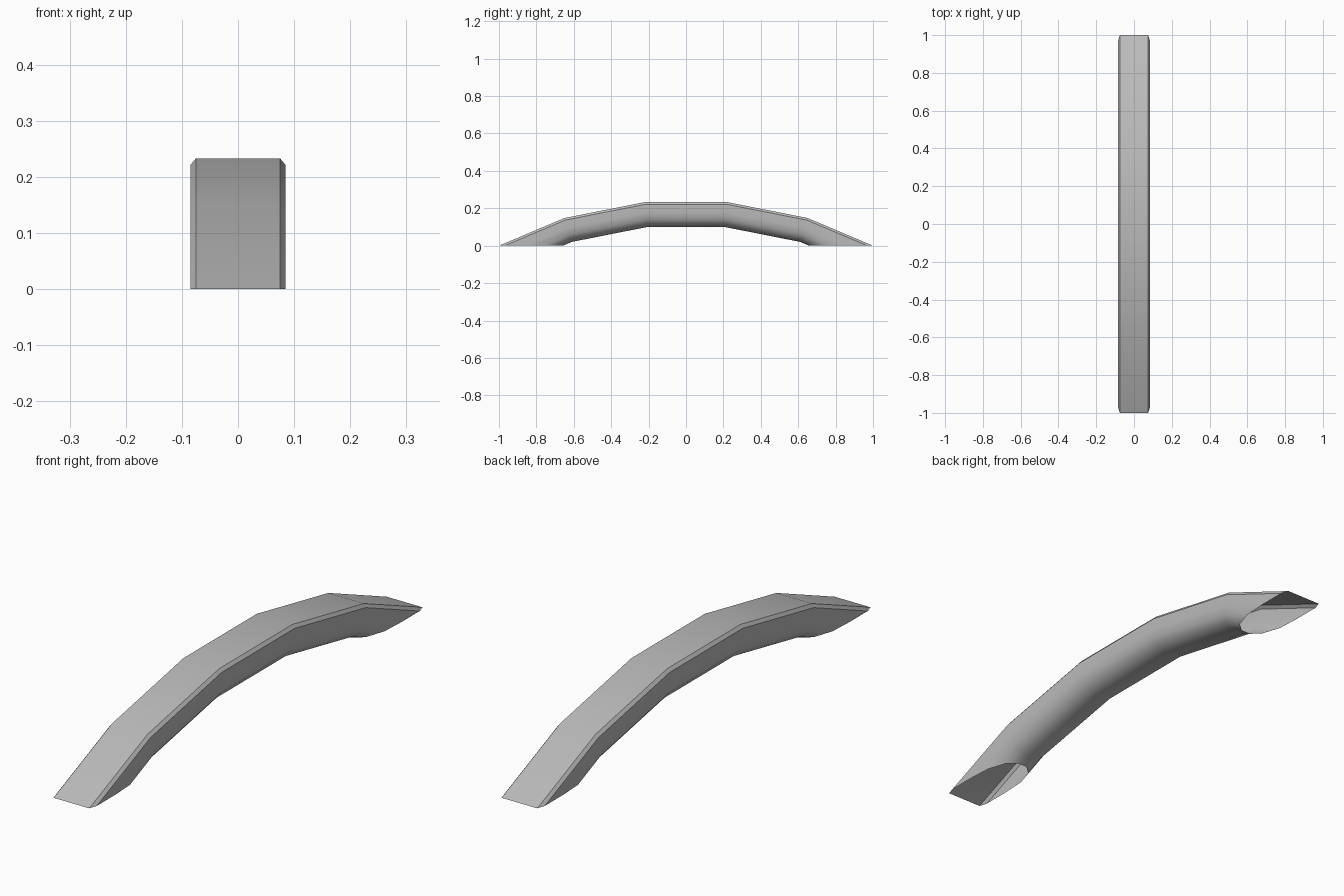
import bpy, bmesh, math
from mathutils import Vector

cube = bpy.data.objects.get("Cube")
if cube:
    bpy.data.objects.remove(cube)

# Plain grey finish
grey = bpy.data.materials.new("plain_grey")
grey.use_nodes = True
colour = (0.5, 0.5, 0.5, 1)
grey.diffuse_color = colour
grey.node_tree.nodes["Principled BSDF"].inputs["Base Color"].default_value = colour

# Half cross-section: (half width, depth below the top face)
half = [(0.075, 0), (0.085, 0.012), (0.085, 0.055), (0.08, 0.092), (0.055, 0.121), (0.02, 0.133)]
section = half + [(-x, d) for x, d in reversed(half)]

# Top line of the arch from the middle segment to the tip: (y, z)
inner_kink, outer_kink, tip = Vector((0.22, 0.233)), Vector((0.65, 0.148)), Vector((1, 0))


def slope(a, b):
    return math.atan2(a.y - b.y, b.x - a.x)


def mitre_ring(point, before, after):
    """Section placed on the bisecting plane of a bend."""
    mid = (before + after) / 2
    stretch = 1 / math.cos((after - before) / 2)
    return [Vector((x, point.x - d * stretch * math.sin(mid),
                    point.y - d * stretch * math.cos(mid))) for x, d in section]


shallow = slope(inner_kink, outer_kink)
steep = slope(outer_kink, tip)
inner_ring = mitre_ring(inner_kink, 0, shallow)
outer_ring = mitre_ring(outer_kink, shallow, steep)

# The open end is the last segment sliced flat at ground level
end_ring = [Vector((p.x, p.y + p.z / math.tan(steep), 0)) for p in outer_ring]

back_half = [inner_ring, outer_ring, end_ring]
front_half = [[Vector((p.x, -p.y, p.z)) for p in ring] for ring in reversed(back_half)]

# Open, hollow arch
bm = bmesh.new()
rings = [[bm.verts.new(p) for p in ring] for ring in front_half + back_half]
count = len(section)
for a, b in zip(rings, rings[1:]):
    for i in range(count):
        j = (i + 1) % count
        bm.faces.new((a[i], a[j], b[j], b[i]))
bmesh.ops.recalc_face_normals(bm, faces=bm.faces)

mesh = bpy.data.meshes.new("arched_handle")
bm.to_mesh(mesh)
bm.free()
mesh.materials.append(grey)
handle = bpy.data.objects.new("arched_handle", mesh)
bpy.context.collection.objects.link(handle)

bpy.ops.object.select_all(action="DESELECT")
handle.select_set(True)
bpy.context.view_layer.objects.active = handle
bpy.ops.object.shade_smooth_by_angle(angle=math.radians(36))
